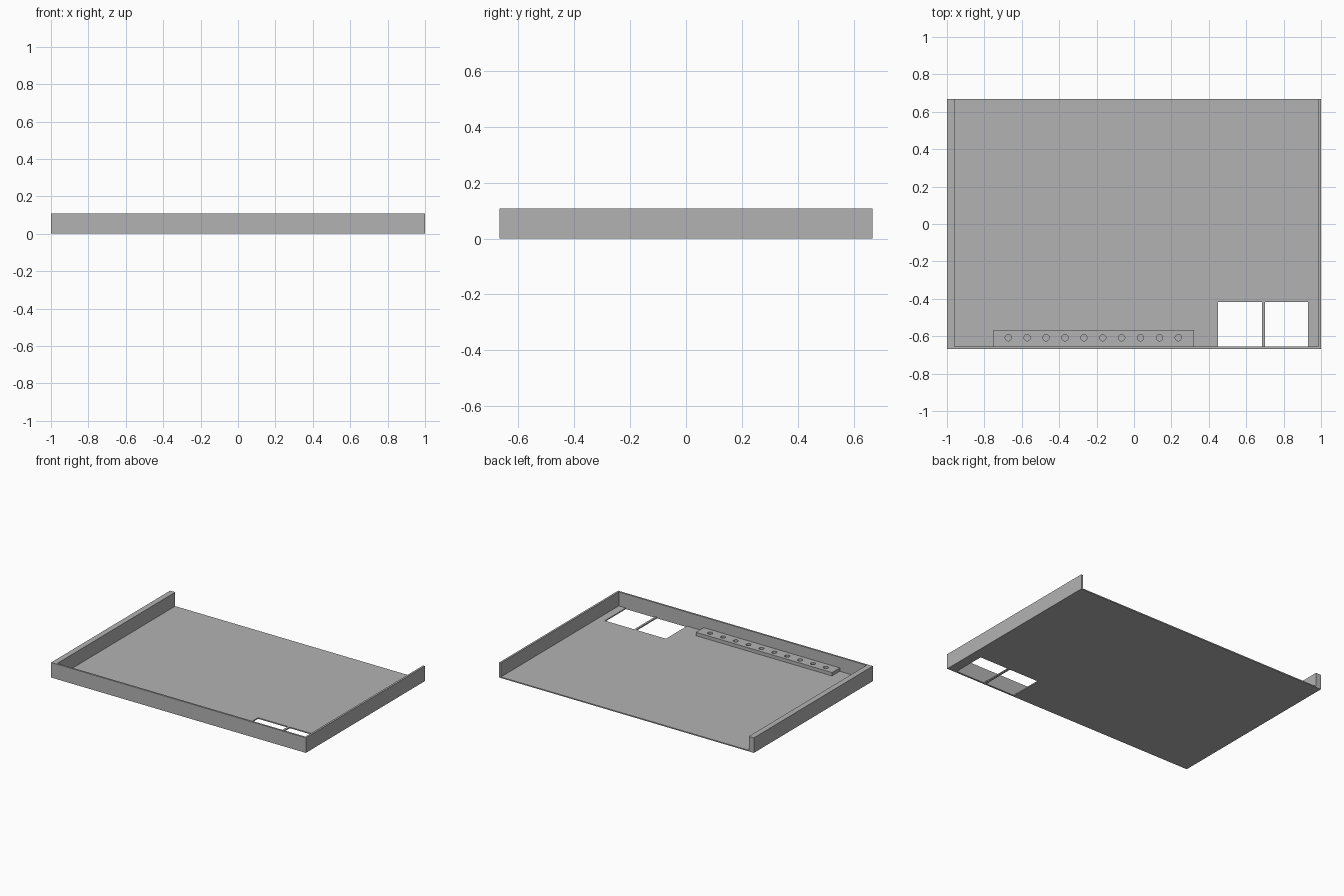
import bpy
import math

if "Cube" in bpy.data.objects:
    bpy.data.objects.remove(bpy.data.objects["Cube"])

W, D, H = 2.0, 1.334, 0.107      # outer size
FLOOR = 0.008                    # floor thickness
LEFT, RIGHT, FRONT = 0.04, 0.014, 0.013   # wall thicknesses
Y0 = -D / 2

grey = bpy.data.materials.new("grey")
grey.diffuse_color = (0.45, 0.45, 0.45, 1)
grey.use_nodes = True
grey.node_tree.nodes["Principled BSDF"].inputs["Base Color"].default_value = grey.diffuse_color


def box(name, x0, x1, y0, y1, z0, z1):
    bpy.ops.mesh.primitive_cube_add(size=1, location=((x0 + x1) / 2, (y0 + y1) / 2, (z0 + z1) / 2))
    ob = bpy.context.object
    ob.name = name
    ob.scale = (x1 - x0, y1 - y0, z1 - z0)
    bpy.ops.object.transform_apply(location=True, rotation=False, scale=True)
    ob.data.materials.append(grey)
    return ob


def cut(target, cutter):
    mod = target.modifiers.new("cut", 'BOOLEAN')
    mod.operation = 'DIFFERENCE'
    mod.solver = 'EXACT'
    mod.object = cutter
    bpy.context.view_layer.objects.active = target
    bpy.ops.object.modifier_apply(modifier=mod.name)
    bpy.data.objects.remove(cutter, do_unlink=True)


# tray: solid slab hollowed from above, open at the back
tray = box("tray", -1, 1, Y0, -Y0, 0, H)
cut(tray, box("cavity", -1 + LEFT, 1 - RIGHT, Y0 + FRONT, 1, FLOOR, 0.3))

# two square openings through the floor beside the front wall
for x0, x1 in ((0.45, 0.685), (0.70, 0.93)):
    cut(tray, box("opening", x0, x1, Y0 + FRONT, -0.418, -0.1, 0.05))

# bar with a row of blind holes, lying along the front wall
TOP = 0.032
bar = box("hole_bar", -0.75, 0.32, Y0 + FRONT, -0.567, FLOOR, TOP)
for i in range(10):
    bpy.ops.mesh.primitive_cylinder_add(vertices=24, radius=0.017, depth=0.04,
                                        location=(-0.672 + 0.101 * i, -0.608, FLOOR + 0.004 + 0.02))
    cut(bar, bpy.context.object)

# smooth the hole walls, keep edges sharp
bpy.ops.object.select_all(action='DESELECT')
bar.select_set(True)
bpy.context.view_layer.objects.active = bar
bpy.ops.object.shade_smooth_by_angle(angle=math.radians(30))
